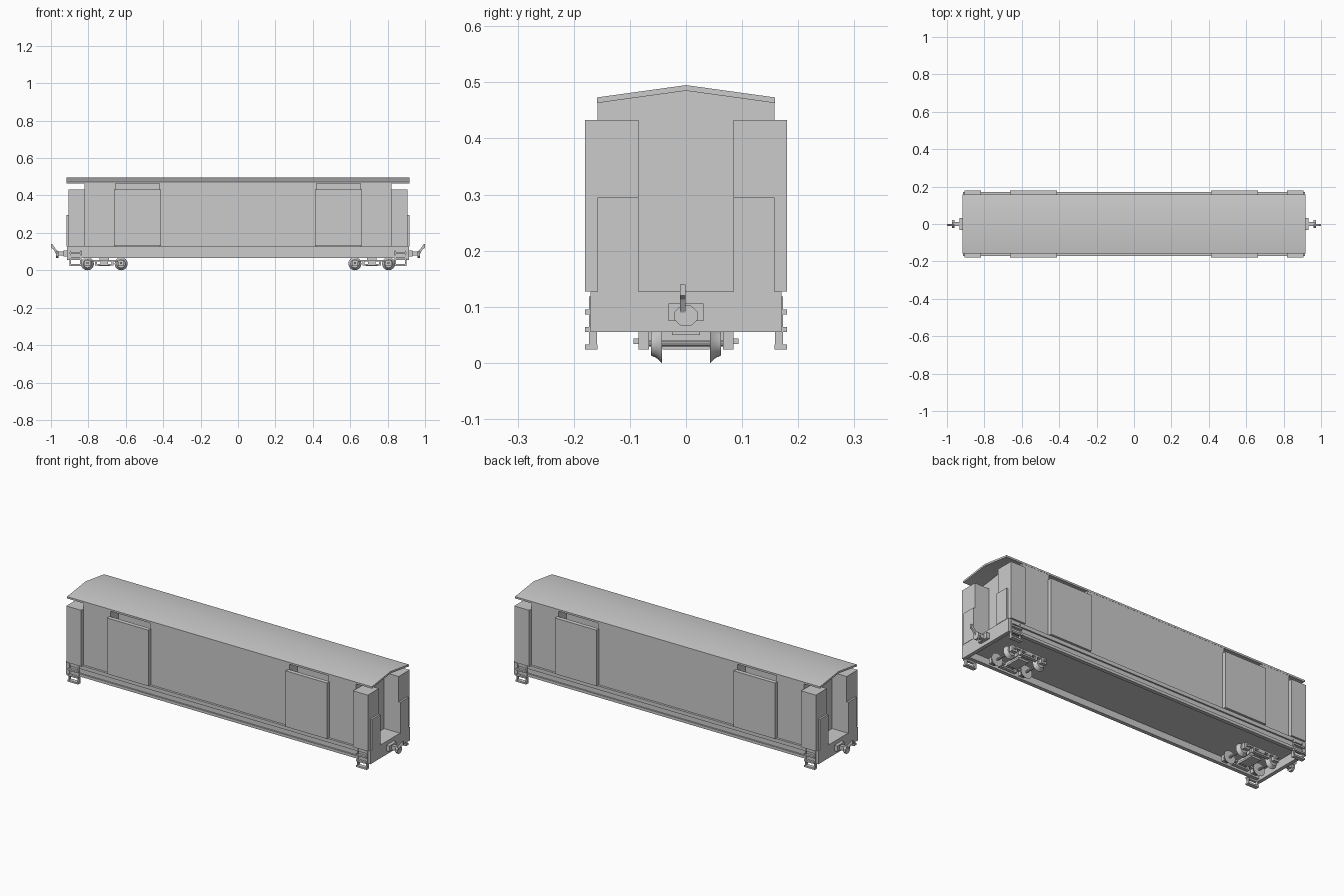
import bpy, bmesh, math
from mathutils import Vector

if "Cube" in bpy.data.objects:
    bpy.data.objects.remove(bpy.data.objects["Cube"])

grey = bpy.data.materials.new("plain_grey")
grey.diffuse_color = (0.6, 0.6, 0.6, 1)
grey.use_nodes = True
grey.node_tree.nodes["Principled BSDF"].inputs["Base Color"].default_value = grey.diffuse_color


def finish(name, bm, smooth=False):
    bmesh.ops.recalc_face_normals(bm, faces=bm.faces[:])
    me = bpy.data.meshes.new(name)
    bm.to_mesh(me)
    bm.free()
    me.materials.append(grey)
    ob = bpy.data.objects.new(name, me)
    bpy.context.collection.objects.link(ob)
    if smooth:
        bpy.ops.object.select_all(action='DESELECT')
        ob.select_set(True)
        bpy.context.view_layer.objects.active = ob
        bpy.ops.object.shade_smooth_by_angle(angle=math.radians(35))
    return ob


def box(name, x0, x1, y0, y1, z0, z1):
    bm = bmesh.new()
    bmesh.ops.create_cube(bm, size=1)
    for v in bm.verts:
        v.co = Vector((x1 if v.co.x > 0 else x0, y1 if v.co.y > 0 else y0, z1 if v.co.z > 0 else z0))
    return finish(name, bm)


def extrude(name, pts, vec, smooth=False):
    """Closed polygon swept along vec."""
    bm = bmesh.new()
    face = bm.faces.new([bm.verts.new(p) for p in pts])
    geo = bmesh.ops.extrude_face_region(bm, geom=[face])['geom']
    bmesh.ops.translate(bm, vec=vec, verts=[g for g in geo if isinstance(g, bmesh.types.BMVert)])
    return finish(name, bm, smooth)


def lathe(name, x, z, profile, sides=16):
    """Turned part around a y axis through (x, z); profile of (y, radius)."""
    bm = bmesh.new()
    rings = [[bm.verts.new((x + r * math.cos(2 * math.pi * i / sides), y,
                            z + r * math.sin(2 * math.pi * i / sides))) for i in range(sides)]
             for y, r in profile]
    for a, b in zip(rings, rings[1:]):
        for i in range(sides):
            j = (i + 1) % sides
            bm.faces.new((a[i], a[j], b[j], b[i]))
    bm.faces.new(rings[0])
    bm.faces.new(rings[-1])
    return finish(name, bm, True)


def xbox(name, s, a, b, *rest):
    """Box mirrored along x by sign s."""
    return box(name, min(s * a, s * b), max(s * a, s * b), *rest)


def xybox(name, s, t, a, b, c, d, z0, z1):
    """Box mirrored along x and y."""
    return xbox(name, s, a, b, min(t * c, t * d), max(t * c, t * d), z0, z1)


# Car body core with gable top, and side walls with door openings up to the roof
core = [(-0.09, 0.127), (0.09, 0.127), (0.09, 0.473), (0, 0.486), (-0.09, 0.473)]
extrude("car_body", [(-0.82, y, z) for y, z in core], (1.64, 0, 0))
for t in (-1, 1):
    wall = [(t * 0.09, 0.127), (t * 0.158, 0.127), (t * 0.158, 0.464), (t * 0.09, 0.4735)]
    for x0, x1 in ((-0.82, -0.655), (-0.42, 0.42), (0.655, 0.82)):
        extrude("side_wall", [(x0, y, z) for y, z in wall], (x1 - x0, 0, 0))

# Thin overhanging roof
roof = [(-0.159, 0.463), (0, 0.485), (0.159, 0.463), (0.159, 0.473), (0, 0.495), (-0.159, 0.473)]
extrude("roof", [(-0.917, y, z) for y, z in roof], (1.834, 0, 0), True)

# Floor and side sills (upper flange, web, lower flange)
box("floor", -0.907, 0.907, -0.158, 0.158, 0.1, 0.127)
for t in (-1, 1):
    xybox("sill_top_flange", 1, t, -0.91, 0.91, 0.15, 0.17, 0.107, 0.127)
    xybox("sill_web", 1, t, -0.91, 0.91, 0.15, 0.162, 0.075, 0.11)
    xybox("sill_bottom_flange", 1, t, -0.91, 0.91, 0.15, 0.17, 0.065, 0.08)

# Sliding doors
for s in (-1, 1):
    for t in (-1, 1):
        xybox("sliding_door", s, t, 0.412, 0.662, 0.157, 0.18, 0.129, 0.433)

for s in (-1, 1):
    # End beam under the platform
    xbox("end_beam", s, 0.895, 0.915, -0.17, 0.17, 0.055, 0.127)
    for t in (-1, 1):
        # Corner cabinets and their low end plates
        xybox("corner_cabinet", s, t, 0.818, 0.907, 0.085, 0.18, 0.127, 0.433)
        xybox("end_plate", s, t, 0.905, 0.917, 0.085, 0.158, 0.127, 0.295)
        # Corner steps: hangers and rungs
        for x in (0.836, 0.892):
            xybox("step_hanger", s, t, x, x + 0.008, 0.168, 0.173, 0.025, 0.118)
            xybox("step_post", s, t, x, x + 0.008, 0.159, 0.168, 0.025, 0.056)
        for z, y in ((0.086, 0.167), (0.055, 0.167), (0.024, 0.158)):
            xybox("step_rung", s, t, 0.836, 0.9, y, 0.18, z, z + 0.009)

    # Coupler: mounting plate, shank, octagonal head and raised hook
    xbox("coupler_plate", s, 0.914, 0.932, -0.031, 0.031, 0.075, 0.106)
    xbox("coupler_shank", s, 0.93, 0.962, -0.01, 0.01, 0.078, 0.1)
    head = [(math.cos(math.pi / 8 + k * math.pi / 4), math.sin(math.pi / 8 + k * math.pi / 4))
            for k in range(8)]
    extrude("coupler_head", [(s * 0.96, 0.022 * c, 0.084 + 0.02 * n) for c, n in head],
            (s * 0.013, 0, 0))
    hook = [(0.96, 0.088), (0.974, 0.09), (0.988, 0.113), (1.0, 0.12), (1.0, 0.14),
            (0.993, 0.14), (0.983, 0.124), (0.96, 0.1)]
    extrude("coupler_hook", [(s * x, -0.011, z) for x, z in hook], (0, 0.01, 0))

    # Bogie: bolster, cross bars and side frames
    mid = 0.715
    xbox("bogie_pivot", s, mid - 0.025, mid + 0.025, -0.025, 0.025, 0.05, 0.102)
    xbox("bogie_bolster", s, mid - 0.02, mid + 0.02, -0.085, 0.085, 0.034, 0.055)
    xbox("bogie_spring_plank", s, mid - 0.03, mid + 0.03, -0.042, 0.042, 0.024, 0.034)
    for t in (-1, 1):
        xybox("side_frame_top_bar", s, t, mid - 0.1, mid + 0.1, 0.066, 0.084, 0.046, 0.055)
        xybox("side_frame_bottom_bar", s, t, mid - 0.05, mid + 0.05, 0.066, 0.084, 0.025, 0.033)
        for x in (mid - 0.05, mid + 0.04):
            xybox("side_frame_post", s, t, x, x + 0.01, 0.066, 0.084, 0.03, 0.05)
        for x in (mid - 0.09, mid + 0.09):
            xybox("axle_box", s, t, x - 0.016, x + 0.016, 0.066, 0.085, 0.024, 0.055)
            xybox("axle_cap", s, t, x - 0.006, x + 0.006, 0.084, 0.094, 0.034, 0.043)
            # Coned wheel with flange on the inner side
            lathe("wheel", s * x, 0.035, [(t * 0.043, 0.035), (t * 0.053, 0.026),
                                          (t * 0.0625, 0.022)], 16)
    for x in (mid - 0.09, mid + 0.09):
        lathe("axle", s * x, 0.035, [(-0.07, 0.006), (0.07, 0.006)], 10)
